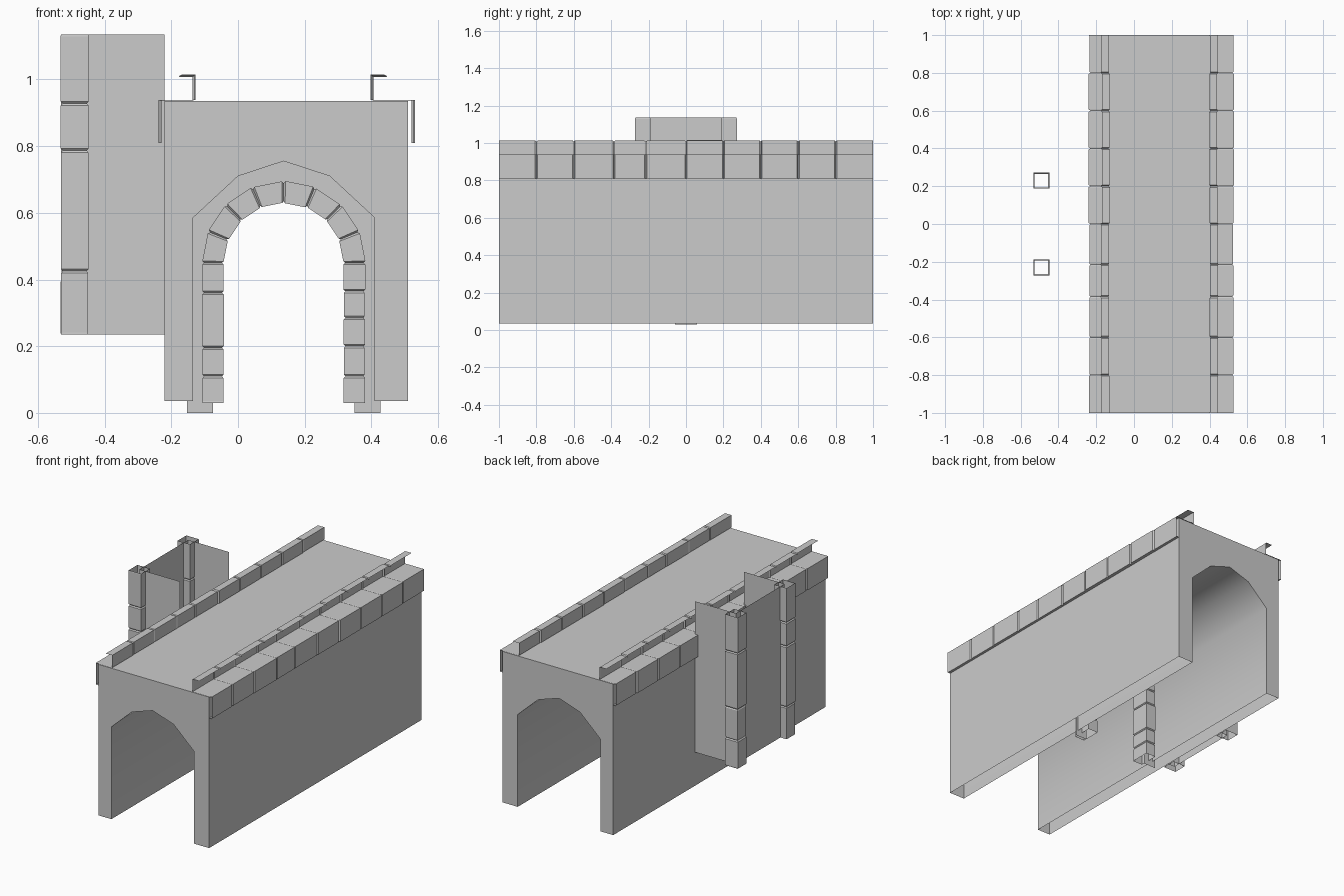
import bpy, bmesh, math, random
from mathutils import Vector

random.seed(4)
cube = bpy.data.objects.get("Cube")
if cube:
    bpy.data.objects.remove(cube, do_unlink=True)

stone = bpy.data.materials.new("stone_grey")
stone.use_nodes = True
grey = (0.6, 0.6, 0.6, 1)
stone.diffuse_color = grey
stone.node_tree.nodes["Principled BSDF"].inputs["Base Color"].default_value = grey


def finish(name, bm, angle=None, recalc=False):
    if recalc:
        bmesh.ops.recalc_face_normals(bm, faces=bm.faces[:])
    mesh = bpy.data.meshes.new(name)
    bm.to_mesh(mesh)
    bm.free()
    mesh.materials.append(stone)
    if angle:
        mesh.polygons.foreach_set("use_smooth", [True] * len(mesh.polygons))
        mesh.set_sharp_from_angle(angle=math.radians(angle))
    obj = bpy.data.objects.new(name, mesh)
    bpy.context.collection.objects.link(obj)
    return obj


def sheet(name, rows, closed=False):
    """Skin rows of points; closed rows make an open-ended tube."""
    bm = bmesh.new()
    grid = [[bm.verts.new(p) for p in row] for row in rows]
    n = len(rows[0])
    for a, b in zip(grid, grid[1:]):
        for i in range(n if closed else n - 1):
            j = (i + 1) % n
            bm.faces.new((a[i], a[j], b[j], b[i]))
    return finish(name, bm, recalc=closed)


def stations(start, end, joints, gap=0.006):
    """Yield (position, groove, jitter) along a run of stones."""
    edges = [start] + list(joints) + [end]
    out = []
    for a, b in zip(edges, edges[1:]):
        jit = random.uniform(-0.003, 0.003)
        out += [(a + gap, 0, jit), (b - gap, 0, jit), (b, 1, 0)]
    return [(start, 0, 0)] + out[:-1] + [(end, 0, 0)]


# Tunnel body: arched profile, hollow legs open underneath
BASE, TOP, CX = 0.035, 0.935, 0.137
profile = [(-0.22, BASE), (-0.22, TOP), (0.51, TOP), (0.51, BASE), (0.41, BASE),
           (0.41, 0.585), (0.275, 0.71), (CX, 0.755), (0, 0.71),
           (-0.135, 0.585), (-0.135, BASE)]
bm = bmesh.new()
front, back = [[bm.verts.new((x, y, z)) for x, z in profile] for y in (-1, 1)]
bm.faces.new(front)
bm.faces.new(back)
for i in range(len(profile)):
    j = (i + 1) % len(profile)
    if profile[i][1] != BASE or profile[j][1] != BASE:
        bm.faces.new((front[i], front[j], back[j], back[i]))
finish("tunnel_body", bm, angle=50, recalc=True)

# Stone edging along both sides of the deck, with a thin raised kerb
joints = (-0.8, -0.6, -0.385, -0.215, 0, 0.2, 0.4, 0.6, 0.8)
for label, face, side, depth in (("left", 0.51, 1, 0.11), ("right", -0.22, -1, 0.09)):
    edge_rows, kerb_rows = [], []
    for y, groove, jit in stations(-1, 1, joints):
        outer = face + side * (0.018 + jit - 0.008 * groove)
        inner = face - side * (depth - 0.006 * groove + jit)
        lid, crest = 0.939 - 0.002 * groove, 1.013 + jit / 2 - 0.006 * groove
        edge = [(inner, y, lid), (outer, y, lid), (outer, y, 0.81), (face, y, 0.81)]
        kerb = [(inner, y, lid), (inner, y, crest), (inner + side * 0.042, y, crest)]
        edge_rows.append(edge[::side])
        kerb_rows.append(kerb[::side])
    sheet(label + "_edge_stones", edge_rows)
    sheet(label + "_kerb_stones", kerb_rows)

# Side bay: three thin walls around a shaft beside the deck
LOW, HIGH = 0.235, 1.135
plan = [(-0.22, 0.23), (-0.49, 0.23), (-0.49, -0.23), (-0.22, -0.23)]
sheet("side_bay_walls", [[(x, y, z) for x, y in plan] for z in (LOW, HIGH)])

# Hollow stone piers on the bay corners
SQUARE = [(-1, -1), (1, -1), (1, 1), (-1, 1)]
for label, cy, cuts in (("front", -0.23, (0.425, 0.787, 0.928)),
                        ("back", 0.23, (0.4, 0.585, 0.92))):
    rows = []
    for z, groove, jit in stations(LOW, HIGH, cuts):
        h = 0.041 + jit / 2 - 0.005 * groove
        rows.append([(-0.49 + h * u, cy + h * v, z) for u, v in SQUARE])
    sheet(label + "_bay_pier", rows, closed=True)

# Inner arch: square stones follow two legs and a half circle
SPRING, RADIUS, HALF = 0.45, 0.212, 0.032
leg = SPRING - 0.03
arc = math.pi * RADIUS


def arch_frame(s):
    """Centre and outward direction at distance s along the arch."""
    a = min(max((s - leg) / RADIUS, 0), math.pi)
    out = Vector((math.cos(a), 0, math.sin(a)))
    drop = min(s - leg, 0) if s < leg else -max(s - leg - arc, 0)
    return Vector((CX, 0, SPRING + drop)) + out * RADIUS, out


right_cuts = [0.08, 0.17, 0.255, 0.335, leg]
left_cuts = [0.08, 0.165, 0.33, leg]
total = 2 * leg + arc
cuts = right_cuts + [leg + arc * k / 8 for k in range(1, 8)]
cuts += [total - c for c in reversed(left_cuts)]
rows = []
for s, groove, jit in stations(0, total, cuts, 0.005):
    c, out = arch_frame(s)
    h = HALF + jit / 2 - 0.005 * groove
    rows.append([c + out * h * u + Vector((0, 1, 0)) * (h + 0.026) * v
                 for u, v in SQUARE])
sheet("arch_stones", rows, closed=True)

# Thin cross wall closing the gap between arch and vault
inner, outer = [], []
for k in range(-1, 18):
    a = math.pi * min(max(k, 0), 16) / 16
    z = 0 if k in (-1, 17) else SPRING
    c, s = math.cos(a), math.sin(a)
    inner.append((CX + RADIUS * c, 0, z + RADIUS * s))
    outer.append((CX + max(-0.29, min(0.29, 0.33 * c)), 0, z + 0.33 * s))
sheet("cross_wall", [outer, inner])
